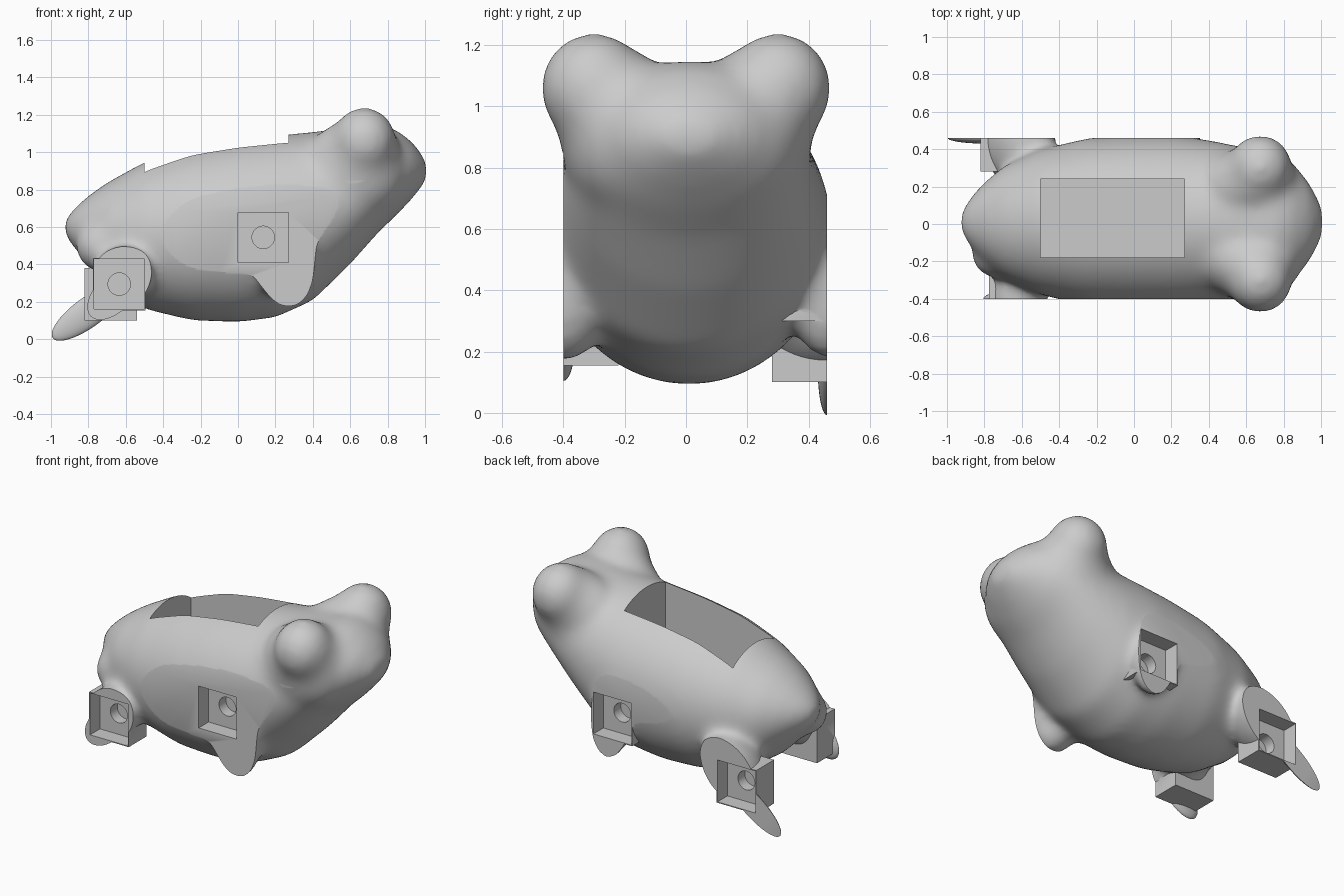
import bpy, bmesh, math
from mathutils import Matrix, Vector

if "Cube" in bpy.data.objects:
    bpy.data.objects.remove(bpy.data.objects["Cube"])

RIGHT, LEFT = -0.40, 0.46      # flattened side planes

grey = bpy.data.materials.new("plain_grey")
grey.use_nodes = True
grey.diffuse_color = (0.6, 0.6, 0.6, 1)
grey.node_tree.nodes["Principled BSDF"].inputs["Base Color"].default_value = (0.6, 0.6, 0.6, 1)


def make(name, bm):
    bmesh.ops.recalc_face_normals(bm, faces=bm.faces)
    mesh = bpy.data.meshes.new(name)
    bm.to_mesh(mesh)
    bm.free()
    mesh.materials.append(grey)
    ob = bpy.data.objects.new(name, mesh)
    bpy.context.collection.objects.link(ob)
    return ob


def ellipsoid(bm, centre, radii, tilt=0):
    m = (Matrix.Translation(centre) @ Matrix.Rotation(math.radians(tilt), 4, 'Y')
         @ Matrix.Diagonal((*radii, 1)))
    bmesh.ops.create_uvsphere(bm, u_segments=40, v_segments=24, radius=1, matrix=m)


def box(bm, lo, hi):
    lo, hi = Vector(lo), Vector(hi)
    m = Matrix.Translation((lo + hi) / 2) @ Matrix.Diagonal((*(hi - lo), 1))
    bmesh.ops.create_cube(bm, size=1, matrix=m)


def apply(ob, kind, **settings):
    mod = ob.modifiers.new(kind.title(), kind)
    for key, value in settings.items():
        setattr(mod, key, value)
    bpy.context.view_layer.objects.active = ob
    bpy.ops.object.modifier_apply(modifier=mod.name)


def boolean(ob, operation, bm):
    tool = make("cutter", bm)
    tool.hide_render = True
    apply(ob, 'BOOLEAN', operation=operation, solver='EXACT', object=tool)
    bpy.data.objects.remove(tool)


# Body: elliptical rings along x (x, bottom, top, half width)
SECTIONS = [(-0.93, .56, .64, .05), (-0.88, .49, .70, .13), (-0.80, .40, .77, .215),
            (-0.70, .29, .84, .30), (-0.50, .16, .95, .39), (-0.25, .10, 1.03, .45),
            (0, .09, 1.07, .465), (.20, .115, 1.09, .465), (.40, .205, 1.11, .44),
            (.60, .40, 1.135, .40), (.75, .57, 1.155, .37), (.85, .665, 1.12, .32),
            (.94, .76, 1.05, .21), (1.01, .85, .95, .08)]
N = 40
bm = bmesh.new()
rings = []
for x, bottom, top, half in SECTIONS:
    mid, tall = (bottom + top) / 2, (top - bottom) / 2
    rings.append([bm.verts.new((x, .01 + half * math.cos(a), mid + tall * math.sin(a)))
                  for a in (2 * math.pi * i / N for i in range(N))])
for a, b in zip(rings, rings[1:]):
    for i in range(N):
        j = (i + 1) % N
        bm.faces.new((a[i], a[j], b[j], b[i]))
bm.faces.new(rings[0])
bm.faces.new(rings[-1])

# Eye bumps with broad roots, melted into the head
for side in (-1, 1):
    ellipsoid(bm, (.675, side * .30, 1.06), (.172, .178, .183))
    ellipsoid(bm, (.65, side * .235, .985), (.22, .20, .215))
    ellipsoid(bm, (.62, side * .20, .90), (.28, .21, .27))
# Front legs, thighs and rump, melted into the body
ellipsoid(bm, (.25, RIGHT, .42), (.16, .16, .26), -8)
ellipsoid(bm, (.22, LEFT, .41), (.135, .13, .24), -8)
ellipsoid(bm, (-.62, RIGHT, .34), (.16, .25, .16))
ellipsoid(bm, (-.62, LEFT, .32), (.23, .26, .17), -45)
ellipsoid(bm, (-.74, -.16, .50), (.13, .13, .14))
body = make("frog_body", bm)
apply(body, 'REMESH', mode='VOXEL', voxel_size=0.02)
apply(body, 'SMOOTH', factor=0.5, iterations=40)

# Thin rear feet lying in the side planes
bm = bmesh.new()
ellipsoid(bm, (-.80, LEFT, .145), (.235, .03, .08), -36)
ellipsoid(bm, (-.66, RIGHT, .25), (.18, .04, .10), -45)
boolean(body, 'UNION', bm)

# Square sockets: (centre x, centre z, side plane, inward direction)
SOCKETS = [(.135, .545, RIGHT, 1), (-.635, .295, RIGHT, 1),
           (.20, .44, LEFT, -1), (-.68, .24, LEFT, -1)]


def socket_boxes(half, depth):
    out = bmesh.new()
    for x, z, plane, inward in SOCKETS:
        ends = sorted((plane - inward * .05, plane + inward * depth))
        box(out, (x - half, ends[0], z - half), (x + half, ends[1], z + half))
    return out


boolean(body, 'UNION', socket_boxes(.14, .18))

# Flatten both flanks
bm = bmesh.new()
box(bm, (-2, -1, -1), (2, RIGHT, .85))
box(bm, (-2, LEFT, -1), (2, 1, .85))
boolean(body, 'DIFFERENCE', bm)

# Socket pockets and the open compartment in the back
bm = socket_boxes(.134, .10)
box(bm, (-.50, -.18, .35), (.27, .24, 1.5))
boolean(body, 'DIFFERENCE', bm)

# Round shaft holes at the back of each pocket
bm = bmesh.new()
for x, z, plane, inward in SOCKETS:
    m = Matrix.Translation((x, plane + inward * .12, z)) @ Matrix.Rotation(math.pi / 2, 4, 'X')
    bmesh.ops.create_cone(bm, cap_ends=True, segments=32, radius1=.06, radius2=.06,
                          depth=.10, matrix=m)
boolean(body, 'DIFFERENCE', bm)

bpy.ops.object.select_all(action='DESELECT')
body.select_set(True)
bpy.context.view_layer.objects.active = body
bpy.ops.object.shade_smooth_by_angle(angle=math.radians(35))
